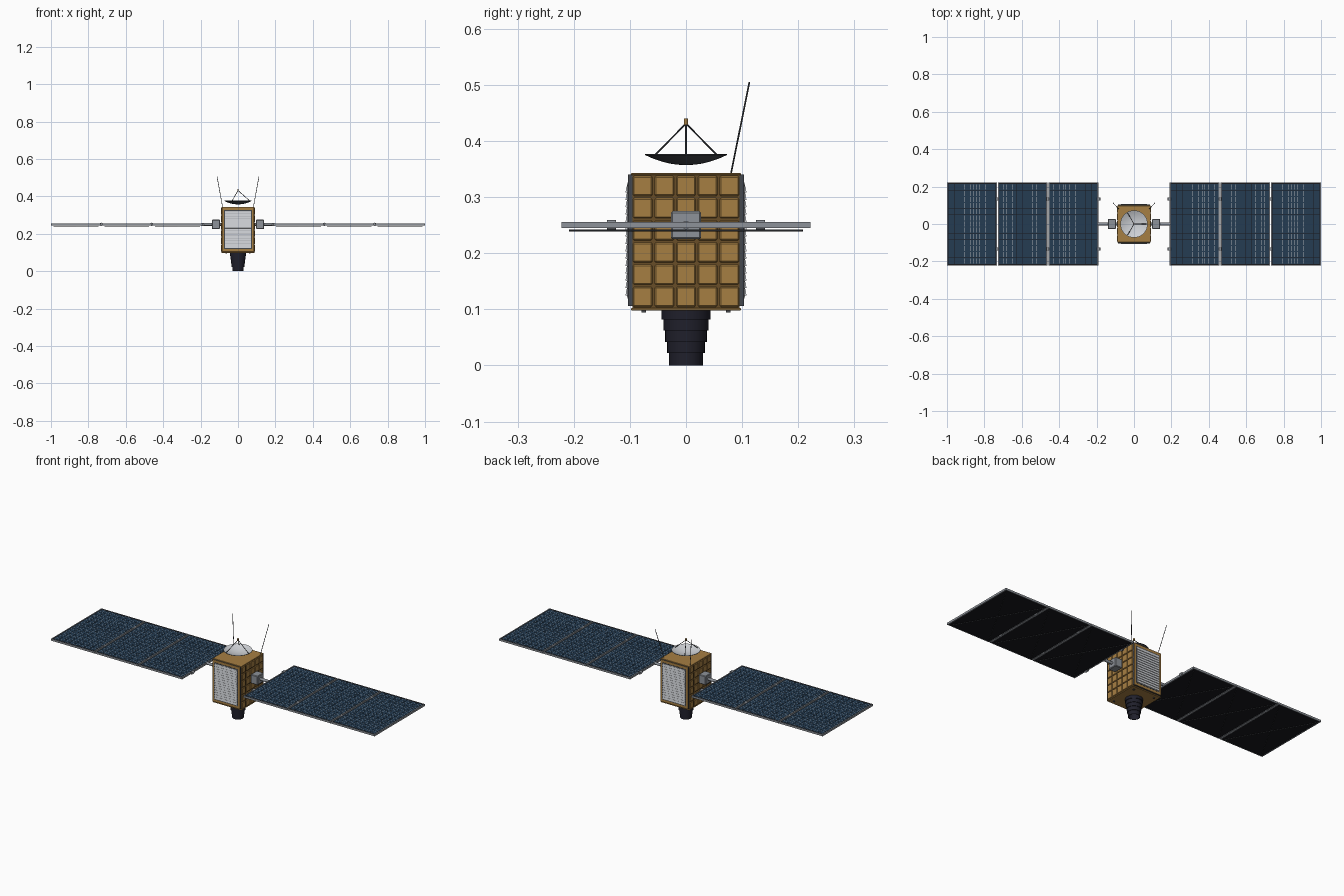
import bpy, bmesh, math
from mathutils import Vector, Matrix

if "Cube" in bpy.data.objects:
    bpy.data.objects.remove(bpy.data.objects["Cube"])


def material(name, rgb):
    m = bpy.data.materials.new(name)
    m.diffuse_color = (*rgb, 1)
    m.use_nodes = True
    m.node_tree.nodes["Principled BSDF"].inputs["Base Color"].default_value = m.diffuse_color
    return m


GOLD = material("gold foil", (0.38, 0.21, 0.055))
BROWN = material("foil seam", (0.14, 0.075, 0.02))
BLUE = material("solar blue", (0.018, 0.045, 0.085))
BLACK = material("black", (0.009, 0.009, 0.012))
BAFFLE = material("baffle black", (0.014, 0.014, 0.024))
GREY = material("metal grey", (0.27, 0.29, 0.32))
DARK = material("dark grey", (0.06, 0.065, 0.075))
WHITE = material("radiator white", (0.62, 0.64, 0.67))
SILVER = material("contact silver", (0.45, 0.47, 0.5))


def finish(name, bm, mats, mirror="", smooth=False):
    me = bpy.data.meshes.new(name)
    bm.to_mesh(me)
    bm.free()
    for m in mats:
        me.materials.append(m)
    ob = bpy.data.objects.new(name, me)
    bpy.context.collection.objects.link(ob)
    if mirror:
        mod = ob.modifiers.new("mirror", "MIRROR")
        mod.use_axis = ["X" in mirror, "Y" in mirror, False]
        mod.use_mirror_merge = False
    if smooth:
        bpy.ops.object.select_all(action="DESELECT")
        ob.select_set(True)
        bpy.context.view_layer.objects.active = ob
        bpy.ops.object.shade_smooth_by_angle(angle=math.radians(35))
    return ob


def boxes(name, spans, mat, mirror="", bevel=0, tilt=0):
    """Boxes given as (x0, x1, y0, y1, z0, z1), joined in one object."""
    bm = bmesh.new()
    for x0, x1, y0, y1, z0, z1 in spans:
        mid = Vector((x0 + x1, y0 + y1, z0 + z1)) / 2
        bmesh.ops.create_cube(bm, size=1, matrix=Matrix.Translation(mid)
                              @ Matrix.Rotation(tilt, 4, "X")
                              @ Matrix.Diagonal((x1 - x0, y1 - y0, z1 - z0, 1)))
    if bevel:
        bmesh.ops.bevel(bm, geom=bm.edges[:], offset=bevel, segments=1, affect="EDGES")
    return finish(name, bm, [mat], mirror)


def rods(name, ends, radius, mat, mirror="", sides=8):
    """Straight round rods between pairs of points."""
    bm = bmesh.new()
    for a, b in ends:
        a, b = Vector(a), Vector(b)
        rot = (b - a).to_track_quat("Z", "Y").to_matrix().to_4x4()
        bmesh.ops.create_cone(bm, cap_ends=True, segments=sides, radius1=radius,
                              radius2=radius, depth=(b - a).length,
                              matrix=Matrix.Translation((a + b) / 2) @ rot)
    return finish(name, bm, [mat], mirror, True)


def lathe(name, profile, mats, pick=lambda f: 0):
    """Turn an (r, z) profile around the z axis."""
    bm = bmesh.new()
    vs = [bm.verts.new((r, 0, z)) for r, z in profile]
    es = [bm.edges.new(p) for p in zip(vs, vs[1:])]
    bmesh.ops.spin(bm, geom=vs + es, axis=(0, 0, 1), cent=(0, 0, 0),
                   angle=2 * math.pi, steps=36)
    bmesh.ops.remove_doubles(bm, verts=bm.verts[:], dist=1e-5)
    bmesh.ops.recalc_face_normals(bm, faces=bm.faces[:])
    for f in bm.faces:
        f.material_index = pick(f)
    return finish(name, bm, mats, smooth=True)


# Body: seam-coloured core, gold end plates, quilted foil pads on the sides
boxes("body_core", [(-0.087, 0.087, -0.095, 0.095, 0.102, 0.341)], BROWN)
boxes("body_end_plates", [(-0.089, 0.089, -0.098, 0.098, z, z + 0.004)
                          for z in (0.098, 0.339)], GOLD, bevel=0.001)
pads = []
for i in range(5):
    for j in range(6):
        y, z = -0.0965 + i * 0.0386, 0.1025 + j * 0.0395
        pads.append((0.085, 0.091, y + 0.002, y + 0.0366, z + 0.002, z + 0.0375))
boxes("side_foil_pads", pads, GOLD, "X", bevel=0.0022)

# Radiators on front and back, with a foil surround and tilted slats
boxes("radiator_base", [(-0.085, 0.085, -0.103, -0.094, 0.106, 0.34)], DARK, "Y")
boxes("radiator_surround", [(-0.085, 0.085, -0.1038, -0.1028, 0.106, 0.34)], GOLD, "Y")
boxes("radiator_rim", [(-0.074, 0.074, -0.1045, -0.1035, 0.119, 0.326)], DARK, "Y")
boxes("radiator_panel", [(-0.07, 0.07, -0.105, -0.104, 0.123, 0.322)], SILVER, "Y")
boxes("radiator_slats", [(-0.069, 0.069, -0.107, -0.1045, 0.1245 + k * 0.0131,
                          0.1358 + k * 0.0131) for k in range(15)], WHITE, "Y",
      tilt=math.radians(-8))

# Small feet under the body
boxes("body_feet", [(0.06, 0.068, 0.071, 0.079, 0.094, 0.1)], DARK, "XY")

# Stepped telescope baffle, open at the bottom
steps = [(0.030, 0.0), (0.0335, 0.022), (0.037, 0.042), (0.0405, 0.062), (0.044, 0.082)]
profile = [(0.0, 0.07), (0.026, 0.07), (0.027, 0.0)]
for (r, z), top in zip(steps, [0.022, 0.042, 0.062, 0.082, 0.1]):
    profile += [(r, z), (r, top)]
lathe("telescope_baffle", profile + [(0.0, 0.1)], [BAFFLE])

# Dish: light bowl inside, dark shell outside
R, Z0, H = 0.073, 0.357, 0.018
rs = [R * k / 8 for k in range(9)]
outer = [(r, Z0 + H * (r / R) ** 2) for r in rs]
inner = [(r, z + 0.0015) for r, z in reversed(outer)]
lathe("dish", outer + inner, [WHITE, DARK],
      lambda f: 0 if f.normal.z > 0.2 else 1)
feet = [(0.066 * math.cos(a), 0.066 * math.sin(a), 0.373)
        for a in (0, 2 * math.pi / 3, 4 * math.pi / 3)]
rods("dish_struts", [(p, (0, 0, 0.431)) for p in feet], 0.0016, DARK)
rods("dish_feed", [((0, 0, 0.428), (0, 0, 0.44))], 0.004, GOLD, sides=16)

# Whip antennas
rods("whip_antennas", [((0.082, 0.08, 0.341), (0.112, 0.113, 0.505))], 0.0015, DARK, "X")

# Wing drives and arms
boxes("drive_housing", [(0.097, 0.14, -0.027, 0.027, 0.225, 0.275)], GREY, "X", bevel=0.003)
rods("wing_arm", [((0.085, 0, 0.25), (0.194, 0, 0.25))], 0.0075, GREY, "X", 16)

# Solar wings: three framed panels per side
subs, frames, cells, bars, braces, hinges = [], [], [], [], [], []
Y, NX, NY = 0.222, 8, 13
for p in range(3):
    a, b = 0.19 + p * 0.27, 0.19 + (p + 1) * 0.27
    a, b = a + (0.002 if p else 0), b - (0.002 if p < 2 else 0)
    t = 0.005
    subs.append((a + 0.002, b - 0.002, -Y + 0.002, Y - 0.002, 0.246, 0.2535))
    frames += [(a, a + t, -Y, Y, 0.2445, 0.2555), (b - t, b, -Y, Y, 0.2445, 0.2555),
               (a + t, b - t, -Y, -Y + 0.003, 0.2445, 0.2555),
               (a + t, b - t, Y - 0.003, Y, 0.2445, 0.2555)]
    cx, cy = (b - a - 0.014) / NX, (2 * Y - 0.018) / NY
    for i in range(NX):
        for j in range(NY):
            x, y = a + 0.007 + i * cx, -Y + 0.009 + j * cy
            cells.append((x + 0.0004, x + cx - 0.0004, y + 0.0004, y + cy - 0.0004,
                          0.253, 0.2545))
            # two thin contact strips on every cell
            for f in (0.3, 0.7):
                m = x + cx * f
                bars.append((m - 0.0004, m + 0.0004, y + 0.003, y + cy - 0.003,
                             0.2543, 0.2548))
    # crossed braces under the panel
    for s in (-1, 1):
        braces.append(((a + 0.015, -0.208 * s, 0.2405), (b - 0.015, 0.208 * s, 0.2405)))
    # hinge knuckles on the inner edge
    for y in (-0.133, 0.133):
        hinges.append(((a - 0.001, y - 0.008, 0.25), (a - 0.001, y + 0.008, 0.25)))
boxes("panel_substrate", subs, BLACK, "X")
boxes("panel_frames", frames, GREY, "X")
boxes("solar_cells", cells, BLUE, "X")
boxes("cell_contacts", bars, SILVER, "X")
rods("panel_braces", braces, 0.002, DARK, "X", 6)
rods("panel_hinges", hinges, 0.0088, GREY, "X", 12)
